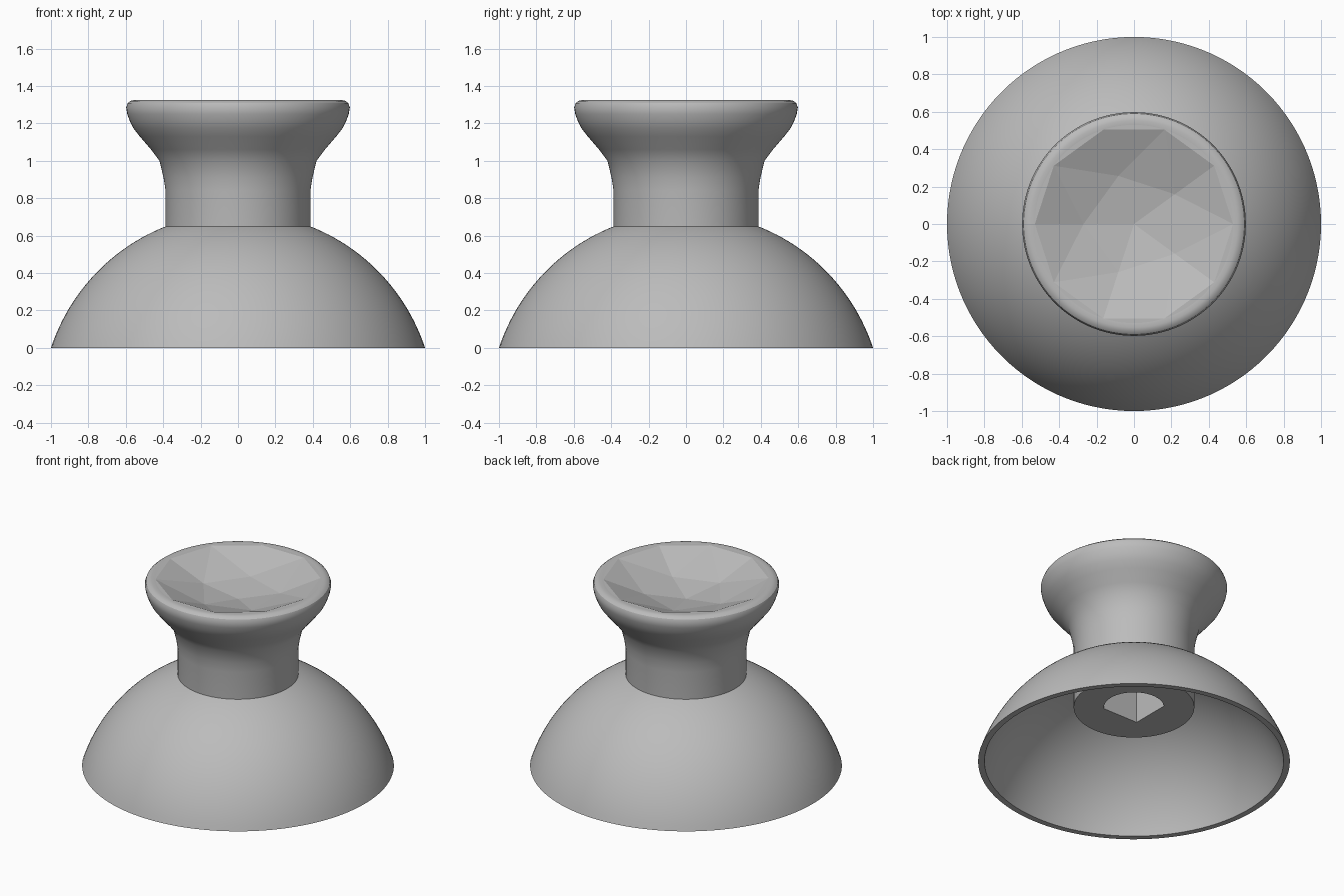
import bpy, bmesh, math
from mathutils import Vector

if "Cube" in bpy.data.objects:
    bpy.data.objects.remove(bpy.data.objects["Cube"])

N = 120  # segments round the axis

grey = bpy.data.materials.new("mid_grey_plastic")
grey.diffuse_color = (0.5, 0.5, 0.5, 1)
grey.use_nodes = True
grey.node_tree.nodes["Principled BSDF"].inputs["Base Color"].default_value = grey.diffuse_color


def ring(bm, r, z, n=N):
    return [bm.verts.new((r * math.cos(2 * math.pi * i / n),
                          r * math.sin(2 * math.pi * i / n), z)) for i in range(n)]


def bridge(bm, a, b):
    n = len(a)
    for i in range(n):
        j = (i + 1) % n
        bm.faces.new((a[i], a[j], b[j], b[i]))


def finish(bm, name, angle=30):
    bmesh.ops.recalc_face_normals(bm, faces=bm.faces[:])
    mesh = bpy.data.meshes.new(name)
    bm.to_mesh(mesh)
    bm.free()
    mesh.materials.append(grey)
    ob = bpy.data.objects.new(name, mesh)
    bpy.context.collection.objects.link(ob)
    bpy.ops.object.select_all(action='DESELECT')
    ob.select_set(True)
    bpy.context.view_layer.objects.active = ob
    bpy.ops.object.shade_smooth_by_angle(angle=math.radians(angle))
    return ob


# Dome skirt: thin spherical shell, open underneath and round the stem
def dome_arc(radius, centre, top_r, steps=24):
    a0 = math.asin(-centre / radius)
    a1 = math.acos(top_r / radius)
    angles = [a0 + (a1 - a0) * i / steps for i in range(steps + 1)]
    return [(radius * math.cos(a), centre + radius * math.sin(a)) for a in angles]


profile = dome_arc(1.053, -0.33, 0.38) + dome_arc(1.015, -0.33, 0.38)[::-1]
bm = bmesh.new()
rings = [ring(bm, r, z) for r, z in profile]
for a, b in zip(rings, rings[1:] + rings[:1]):
    bridge(bm, a, b)
finish(bm, "dome_skirt")

# Stem and flared thumb cap, with a socket below and a faceted bowl on top
bm = bmesh.new()
flare = [(0.387, 0.40), (0.387, 0.84), (0.398, 0.91), (0.42, 1.0), (0.465, 1.06),
         (0.525, 1.13), (0.56, 1.175), (0.578, 1.21), (0.592, 1.25), (0.598, 1.285),
         (0.59, 1.308), (0.575, 1.32), (0.553, 1.325), (0.53, 1.323)]
rings = [ring(bm, r, z) for r, z in flare]
for a, b in zip(rings, rings[1:]):
    bridge(bm, a, b)

# Socket outline: round on one side, a right-angled corner on the other
R, turn = 0.193, math.radians(225)
socket = []
for i in range(N):
    a = 2 * math.pi * i / N
    d = a - turn
    c, s = math.cos(d), abs(math.sin(d))
    r = R / (c + s) if c > 0 else R
    socket.append((r * math.cos(a), r * math.sin(a)))
mouth = [bm.verts.new((x, y, 0.40)) for x, y in socket]
roof = [bm.verts.new((x, y, 0.95)) for x, y in socket]
bridge(bm, rings[0], mouth)
bridge(bm, mouth, roof)
bm.faces.new(roof)

# Bowl: triangles from a centre point through a pentagon to ten rim points
rim = rings[-1]
step = N // 10
outer = [rim[i * step] for i in range(10)]
inner = ring(bm, 0.27, 1.217, 10)
for v in inner[0::2]:
    bm.verts.remove(v)
inner = inner[1::2]
centre = bm.verts.new((0, 0, 1.18))
for k in range(5):
    v, w = inner[k], inner[(k + 1) % 5]
    o = [outer[(2 * k + j) % 10] for j in range(3)]
    bm.faces.new((centre, v, w))
    bm.faces.new((v, o[0], o[1]))
    bm.faces.new((v, o[1], o[2]))
    bm.faces.new((v, o[2], w))
for k in range(10):
    bm.faces.new([rim[(k * step + j) % N] for j in range(step + 1)])
cap = finish(bm, "stem_and_thumb_cap", 30)

# Keep the bowl facets crisp
for p in cap.data.polygons:
    if p.center.z > 1.17 and p.center.xy.length < 0.525:
        p.use_smooth = False
